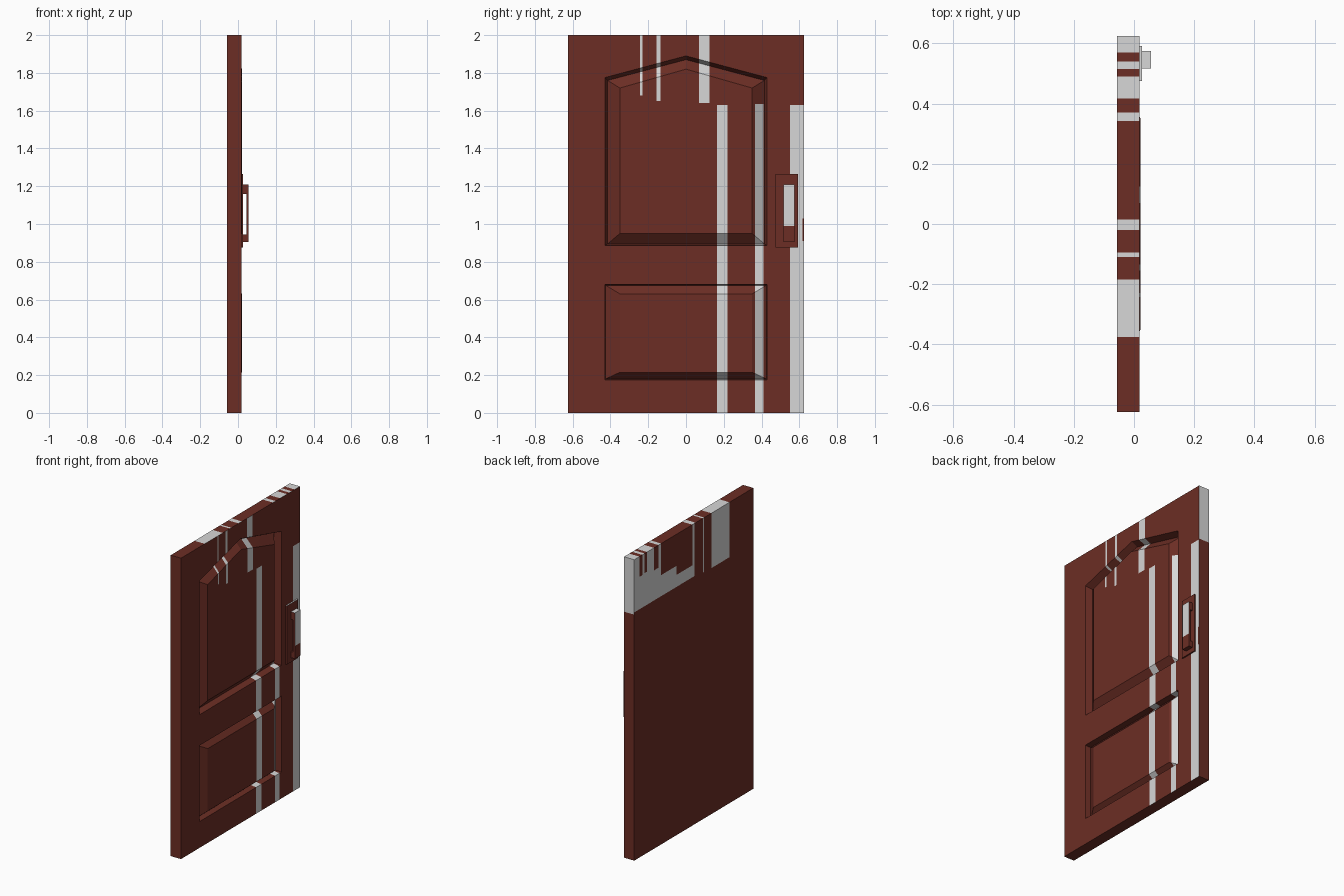
import bpy, bmesh
from mathutils import Vector

if "Cube" in bpy.data.objects:
    bpy.data.objects.remove(bpy.data.objects["Cube"])

def material(name, rgb):
    m = bpy.data.materials.new(name)
    m.diffuse_color = (*rgb, 1)
    m.use_nodes = True
    m.node_tree.nodes["Principled BSDF"].inputs["Base Color"].default_value = m.diffuse_color
    return m

MATS = [material("dark_red_paint", (0.15, 0.027, 0.018)),
        material("bare_grey", (0.68, 0.68, 0.68))]

def finish(bm, name, rule):
    """Recalculate normals, colour faces by rule and make the object."""
    bmesh.ops.recalc_face_normals(bm, faces=bm.faces[:])
    for f in bm.faces:
        f.material_index = int(rule(f.calc_center_median(), f.normal))
    me = bpy.data.meshes.new(name)
    bm.to_mesh(me)
    bm.free()
    for m in MATS:
        me.materials.append(m)
    ob = bpy.data.objects.new(name, me)
    bpy.context.collection.objects.link(ob)
    return ob

def cut(bm, axis, value):
    co, no = Vector((0, 0, 0)), Vector((0, 0, 0))
    co[axis], no[axis] = value, 1
    bmesh.ops.bisect_plane(bm, geom=bm.verts[:] + bm.edges[:] + bm.faces[:],
                           dist=1e-5, plane_co=co, plane_no=no)

# Grey paint areas as (y0, y1, z0, z1)
FRONT = [(0.07, 0.125, 1.64, 2), (-0.155, -0.135, 1.65, 2), (-0.243, -0.23, 1.68, 2),
         (0.165, 0.22, 0, 1.63), (0.365, 0.41, 0, 1.635), (0.55, 0.625, 0, 1.63)]
FRONT_RED = [(0.616, 0.625, 0.91, 1.03)]
TOP = [(0.57, 0.625), (0.515, 0.54), (0.417, 0.49), (0.342, 0.37),
       (-0.02, 0.015), (-0.11, -0.095), (-0.375, -0.185)]
# Back: grey field with red runs hanging from the top, and two grey runs beside it
BACK = [(-0.01, 0.625, 1.65, 2), (-0.11, -0.095, 1.64, 2), (-0.375, -0.185, 1.635, 2)]
BACK_RED = [(0.54, 0.57, 1.865, 2), (0.49, 0.515, 1.87, 2), (0.37, 0.417, 1.85, 2),
            (0.18, 0.342, 1.79, 2), (0.015, 0.18, 1.73, 2)]

def inside(c, rects):
    return any(a < c.y < b and lo < c.z < hi for a, b, lo, hi in rects)

def slab_rule(c, n):
    if n.x < -0.9 and c.x < -0.05:
        return inside(c, BACK) and not inside(c, BACK_RED)
    if n.z > 0.9 and c.z > 1.99:
        return any(a < c.y < b for a, b in TOP)
    if c.y > 0.6249:
        return c.z > 1.635
    if c.y < -0.6249 or c.z < 1e-4:
        return False
    return inside(c, FRONT) and not inside(c, FRONT_RED)

# Door slab with two grooved, raised panels
XB, XF, W, H = -0.057, 0.018, 0.625, 2.0

def outline(w, z0, z1, apex=None):
    pts = [(-w, z0), (w, z0), (w, z1)]
    if apex:
        pts.append((0, apex))
    return pts + [(-w, z1)]

PANELS = [
    [(outline(0.43, 0.885, 1.775, 1.89), XF), (outline(0.415, 0.895, 1.76, 1.87), -0.025),
     (outline(0.35, 0.95, 1.72, 1.82), 0.022)],
    [(outline(0.43, 0.175, 0.68), XF), (outline(0.425, 0.18, 0.675), -0.02),
     (outline(0.35, 0.215, 0.63), 0.022)],
]
bm = bmesh.new()

def ring(pts, x):
    return [bm.verts.new((x, y, z)) for y, z in pts]

def bridge(a, b):
    for i in range(len(a)):
        j = (i + 1) % len(a)
        bm.faces.new((a[i], a[j], b[j], b[i]))

front, back = ring(outline(W, 0, H), XF), ring(outline(W, 0, H), XB)
bridge(front, back)
bm.faces.new(back)
loops = [front]
for panel in PANELS:
    rings = [ring(p, x) for p, x in panel]
    bridge(rings[0], rings[1])
    bridge(rings[1], rings[2])
    bm.faces.new(rings[2])
    loops.append(rings[0])
edges = []
for lp in loops:
    for i, v in enumerate(lp):
        u = lp[(i + 1) % len(lp)]
        edges.append(bm.edges.get((v, u)) or bm.edges.new((v, u)))
bmesh.ops.triangle_fill(bm, use_beauty=True, edges=edges, normal=(1, 0, 0))

# Cut along the paint borders
rects = FRONT + FRONT_RED + BACK + BACK_RED
ys = {v for r in rects for v in r[:2]} | {v for r in TOP for v in r}
zs = {v for r in rects for v in r[2:]}
for v in sorted(ys):
    if abs(v) < W:
        cut(bm, 1, v)
for v in sorted(zs):
    if 0 < v < H:
        cut(bm, 2, v)
finish(bm, "door_slab", slab_rule)

# Handle parts
def box(name, x, y, z, rule, cut_z=None):
    b = bmesh.new()
    bmesh.ops.create_cube(b, size=1)
    for v in b.verts:
        for i, (lo, hi) in enumerate((x, y, z)):
            v.co[i] = lo if v.co[i] < 0 else hi
    if cut_z:
        cut(b, 2, cut_z)
    return finish(b, name, rule)

grey_top = lambda c, n: n.z > 0.9
box("handle_plate", (XF, 0.027), (0.475, 0.592), (0.875, 1.265), grey_top)
HY = (0.517, 0.575)
box("handle_grip", (0.044, 0.056), HY, (0.905, 1.21),
    lambda c, n: n.z > 0.9 or (n.x > 0.9 and c.z > 0.99), 0.99)
box("handle_upper_arm", (0.027, 0.044), HY, (1.16, 1.21), grey_top)
box("handle_lower_arm", (0.027, 0.044), HY, (0.905, 0.945), lambda c, n: False)
